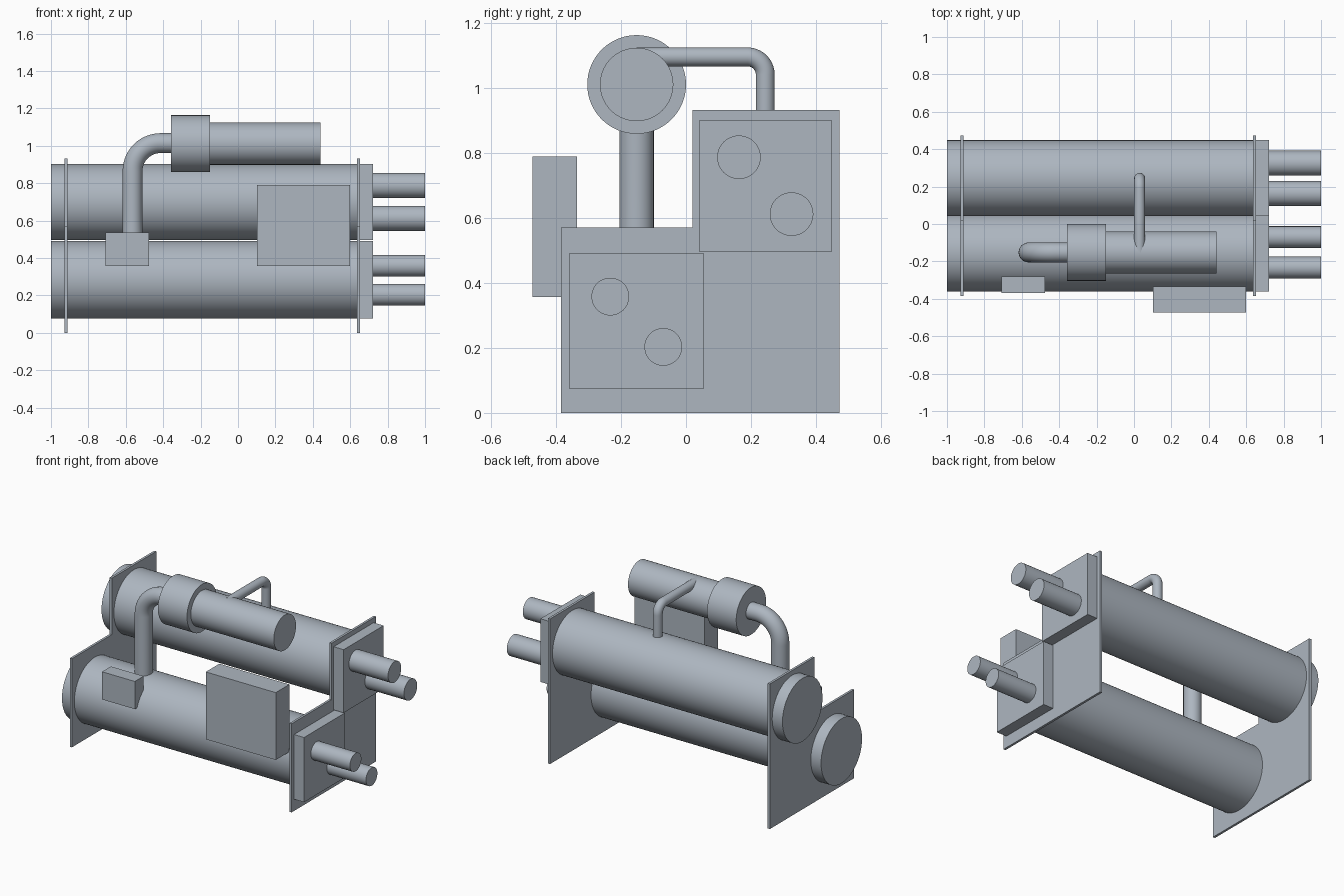
import bpy, bmesh, math
from mathutils import Vector, Matrix

cube = bpy.data.objects.get("Cube")
if cube:
    bpy.data.objects.remove(cube, do_unlink=True)

steel = bpy.data.materials.new("blue_grey_steel")
steel.use_nodes = True
STEEL = (0.42, 0.47, 0.53, 1)
steel.diffuse_color = STEEL
steel.node_tree.nodes["Principled BSDF"].inputs["Base Color"].default_value = STEEL


def finish(name, bm, smooth=False):
    bmesh.ops.recalc_face_normals(bm, faces=bm.faces)
    mesh = bpy.data.meshes.new(name)
    bm.to_mesh(mesh)
    bm.free()
    mesh.materials.append(steel)
    obj = bpy.data.objects.new(name, mesh)
    bpy.context.collection.objects.link(obj)
    if smooth:
        bpy.ops.object.select_all(action='DESELECT')
        obj.select_set(True)
        bpy.context.view_layer.objects.active = obj
        bpy.ops.object.shade_smooth_by_angle(angle=math.radians(35))
    return obj


def box(name, x, y, z):
    """Box from (min, max) ranges."""
    bm = bmesh.new()
    bmesh.ops.create_cube(bm, size=1)
    for v in bm.verts:
        v.co = [sum(r) / 2 + c * (r[1] - r[0]) for r, c in zip((x, y, z), v.co)]
    return finish(name, bm)


def tube_x(name, x0, x1, y, z, r, sides=64):
    """Capped cylinder along x."""
    bm = bmesh.new()
    place = Matrix.Translation(((x0 + x1) / 2, y, z)) @ Matrix.Rotation(math.pi / 2, 4, 'Y')
    bmesh.ops.create_cone(bm, cap_ends=True, segments=sides, radius1=r, radius2=r,
                          depth=x1 - x0, matrix=place)
    return finish(name, bm, True)


def elbow_pipe(name, start, corner, end, bend, r, sides=32, steps=14):
    """Pipe with one right-angle bend of the given radius."""
    start, corner, end = map(Vector, (start, corner, end))
    d1, d2 = (corner - start).normalized(), (end - corner).normalized()
    side = d1.cross(d2)
    centre = corner - d1 * bend + d2 * bend
    path = [(start, d1)]
    for i in range(steps + 1):
        a = math.pi / 2 * i / steps
        path.append((centre - d2 * bend * math.cos(a) + d1 * bend * math.sin(a),
                     d1 * math.cos(a) + d2 * math.sin(a)))
    path.append((end, d2))
    bm = bmesh.new()
    rings = []
    for p, d in path:
        up = side.cross(d)
        angles = [2 * math.pi * k / sides for k in range(sides)]
        rings.append([bm.verts.new(p + r * (side * math.cos(t) + up * math.sin(t)))
                      for t in angles])
    for a, b in zip(rings, rings[1:]):
        for k in range(sides):
            j = (k + 1) % sides
            bm.faces.new((a[k], a[j], b[j], b[k]))
    bm.faces.new(rings[0])
    bm.faces.new(rings[-1])
    return finish(name, bm, True)


def stepped_plate(name, x0, x1):
    """Upright support plate with a stepped outline."""
    outline = [(-0.385, 0), (0.472, 0), (0.472, 0.933), (0.02, 0.933), (0.02, 0.57), (-0.385, 0.57)]
    bm = bmesh.new()
    face = bm.faces.new([bm.verts.new((x0, y, z)) for y, z in outline])
    grown = bmesh.ops.extrude_face_region(bm, geom=[face])["geom"]
    bmesh.ops.translate(bm, vec=(x1 - x0, 0, 0),
                        verts=[g for g in grown if isinstance(g, bmesh.types.BMVert)])
    return finish(name, bm)


# Support plates
stepped_plate("right_support_plate", -0.927, -0.912)
stepped_plate("left_support_plate", 0.636, 0.651)

# Shells, square water boxes and their pairs of nozzles
vessels = {
    "lower": (-0.152, 0.283, 0.208, 0.058, [(-0.233, 0.358), (-0.07, 0.203)]),
    "upper": (0.245, 0.699, 0.203, 0.067, [(0.163, 0.787), (0.325, 0.612)]),
}
for level, (y, z, r, nozzle_r, nozzles) in vessels.items():
    tube_x(level + "_shell", -1, 0.645, y, z, r, 96)
    box(level + "_water_box", (0.645, 0.722), (y - r, y + r), (z - r, z + r))
    for i, (ny, nz) in enumerate(nozzles):
        tube_x(f"{level}_nozzle_{i + 1}", 0.71, 1, ny, nz, nozzle_r, 48)

# Compressor and motor
tube_x("compressor_housing", -0.357, -0.15, -0.152, 1.011, 0.152)
tube_x("motor_body", -0.16, 0.44, -0.152, 1.011, 0.113)

# Suction and discharge pipes
elbow_pipe("suction_pipe", (-0.564, -0.152, 0.42), (-0.564, -0.152, 1.014),
           (-0.34, -0.152, 1.014), 0.15, 0.053)
elbow_pipe("discharge_pipe", (0.03, -0.152, 1.096), (0.03, 0.244, 1.096),
           (0.03, 0.244, 0.86), 0.055, 0.029)

# Control cabinets on the front
box("control_cabinet", (0.102, 0.6), (-0.473, -0.335), (0.357, 0.79))
box("junction_box", (-0.708, -0.475), (-0.37, -0.28), (0.357, 0.535))
